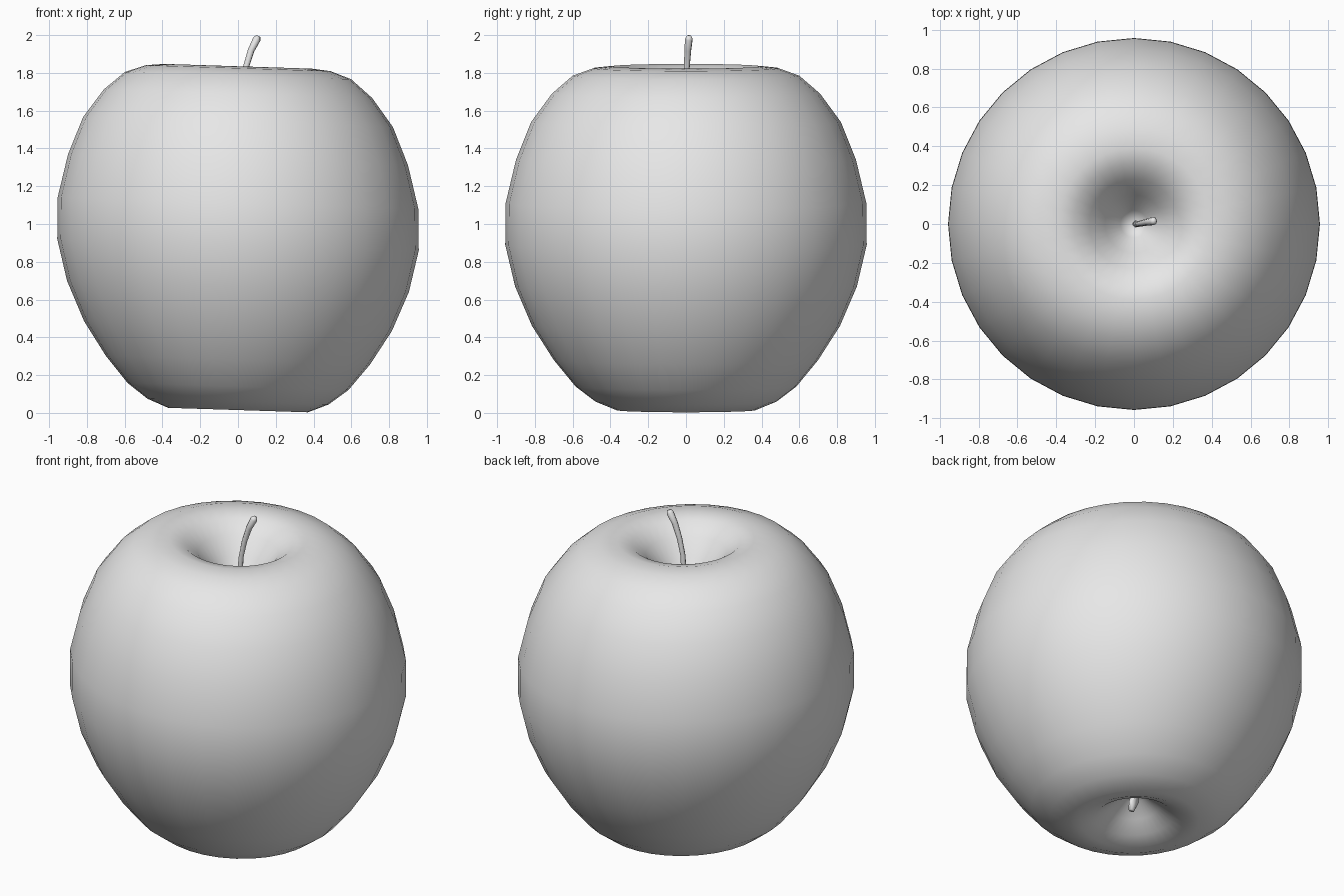
import bpy, bmesh, math
from mathutils import Vector

cube = bpy.data.objects.get("Cube")
if cube:
    bpy.data.objects.remove(cube, do_unlink=True)

grey = bpy.data.materials.new("plain_grey")
grey.use_nodes = True
grey.diffuse_color = (0.8, 0.8, 0.8, 1)
for node in grey.node_tree.nodes:
    if node.type == 'BSDF_PRINCIPLED':
        node.inputs["Base Color"].default_value = (0.8, 0.8, 0.8, 1)

SEGMENTS = 32
LEAN = 0.032   # the fruit stands slightly lower on its left


def finish(name, bm):
    """Turn a bmesh into a smooth shaded grey object."""
    bmesh.ops.recalc_face_normals(bm, faces=bm.faces)
    for face in bm.faces:
        face.smooth = True
    mesh = bpy.data.meshes.new(name)
    bm.to_mesh(mesh)
    bm.free()
    mesh.materials.append(grey)
    obj = bpy.data.objects.new(name, mesh)
    bpy.context.collection.objects.link(obj)
    return obj


def tube(name, points, sides):
    """Tapered tube along (x, y, z, radius) points, closed at both ends."""
    bm = bmesh.new()
    centres = [Vector(p[:3]) for p in points]
    rings = []
    for i, p in enumerate(points):
        along = centres[min(i + 1, len(points) - 1)] - centres[max(i - 1, 0)]
        turn = along.to_track_quat('Z', 'Y')
        ring = []
        for k in range(sides):
            a = math.tau * k / sides
            offset = Vector((math.cos(a), math.sin(a), 0)) * p[3]
            ring.append(bm.verts.new(centres[i] + turn @ offset))
        rings.append(ring)
    for low, high in zip(rings, rings[1:]):
        for k in range(sides):
            n = (k + 1) % sides
            bm.faces.new((low[k], low[n], high[n], high[k]))
    bm.faces.new(rings[0])
    bm.faces.new(rings[-1])
    return finish(name, bm)


# Fruit body: a turned profile from the lower hollow to the upper hollow
profile = [
    (0, 0.20), (0.06, 0.18), (0.14, 0.11), (0.22, 0.05), (0.30, 0.016),
    (0.37, 0.015), (0.48, 0.06), (0.585, 0.14), (0.70, 0.28), (0.815, 0.46),
    (0.905, 0.67), (0.957, 0.89), (0.955, 1.11), (0.90, 1.34), (0.82, 1.54),
    (0.71, 1.69), (0.60, 1.785), (0.49, 1.825), (0.39, 1.835), (0.31, 1.815),
    (0.23, 1.75), (0.15, 1.65), (0.07, 1.54), (0, 1.48),
]
bm = bmesh.new()
verts = [bm.verts.new((r, 0, z)) for r, z in profile]
edges = [bm.edges.new(pair) for pair in zip(verts, verts[1:])]
bmesh.ops.spin(bm, geom=verts + edges, cent=(0, 0, 0), axis=(0, 0, 1),
               angle=math.tau, steps=SEGMENTS, use_merge=True)
bmesh.ops.remove_doubles(bm, verts=bm.verts, dist=0.001)
for v in bm.verts:
    v.co.z -= LEAN * v.co.x
finish("fruit_body", bm)

# Stem: curves to the left as it rises out of the upper hollow
tube("stem", [(0.01, 0, 1.46, 0.018), (0.012, 0, 1.60, 0.016),
              (0.022, 0, 1.73, 0.015), (0.042, 0.004, 1.83, 0.016),
              (0.07, 0.01, 1.92, 0.018), (0.10, 0.015, 1.98, 0.021),
              (0.107, 0.016, 1.995, 0.012)], 8)

# Dried blossom end: small tuft in the lower hollow
tube("blossom_end", [(0, 0, 0.22, 0.03), (0, 0, 0.14, 0.03),
                     (0.01, -0.01, 0.09, 0.018)], 5)
